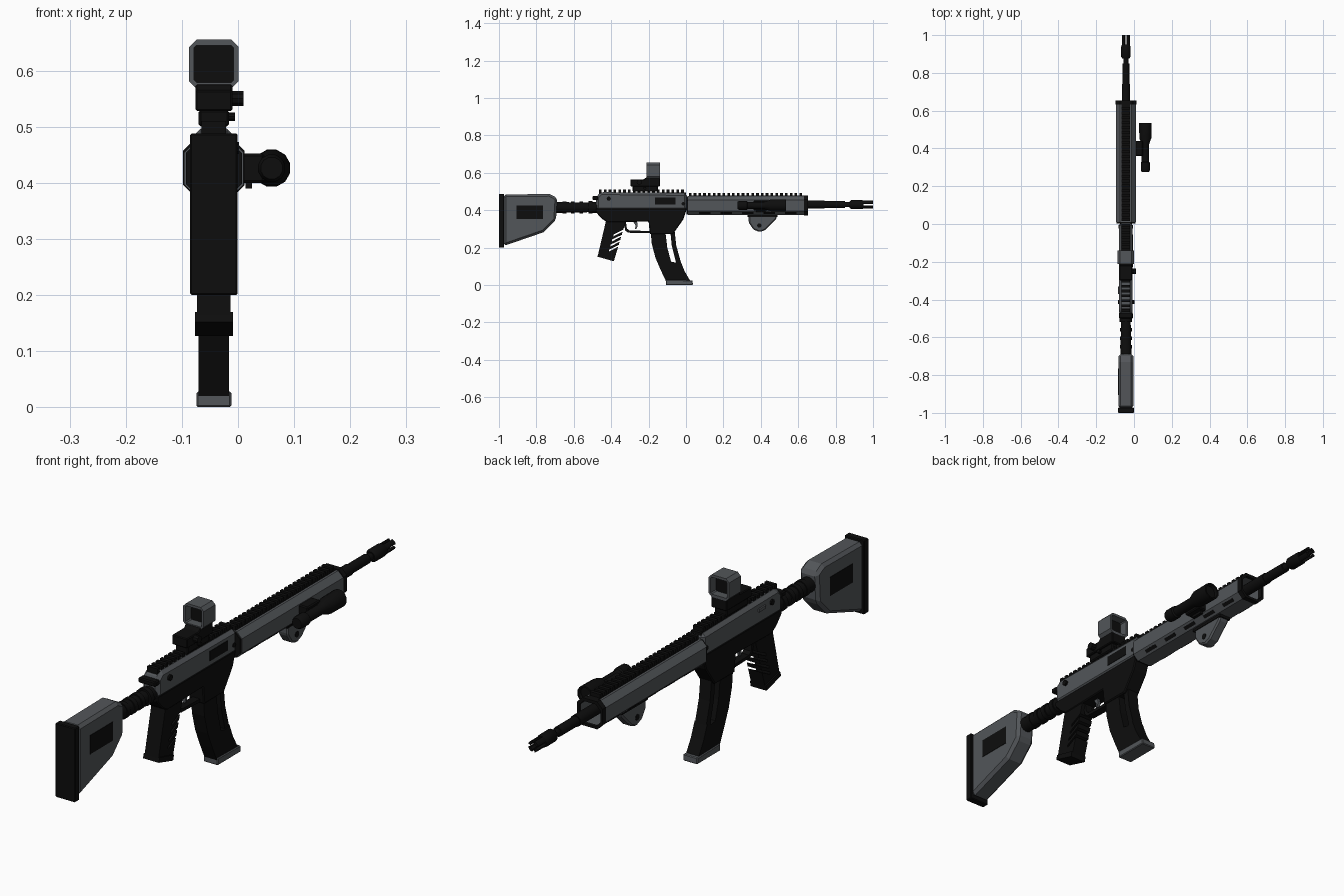
import bpy, bmesh, math
from mathutils import Matrix

if "Cube" in bpy.data.objects:
    bpy.data.objects.remove(bpy.data.objects["Cube"], do_unlink=True)

CX = -0.043   # centre line of the body
BZ = 0.43     # bore height


def material(name, rgb):
    m = bpy.data.materials.new(name)
    m.use_nodes = True
    m.diffuse_color = (*rgb, 1)
    m.node_tree.nodes["Principled BSDF"].inputs["Base Color"].default_value = (*rgb, 1)
    return m


BLACK = material("matte black", (0.004, 0.004, 0.004))
GREY = material("slate grey", (0.085, 0.092, 0.1))


def finish(name, bm, mat, bevel=0, smooth=False):
    bmesh.ops.recalc_face_normals(bm, faces=bm.faces)
    me = bpy.data.meshes.new(name)
    bm.to_mesh(me)
    bm.free()
    me.materials.append(mat)
    ob = bpy.data.objects.new(name, me)
    bpy.context.collection.objects.link(ob)
    if bevel:
        mod = ob.modifiers.new("chamfer", "BEVEL")
        mod.width, mod.segments, mod.limit_method = bevel, 1, "ANGLE"
    if smooth:
        bpy.ops.object.select_all(action="DESELECT")
        ob.select_set(True)
        bpy.context.view_layer.objects.active = ob
        bpy.ops.object.shade_smooth_by_angle(angle=math.radians(40))
    return ob


def loft(bm, loops, closed=False):
    """Bridge equal rings; cap the ends, or join last to first."""
    rings = [[bm.verts.new(p) for p in loop] for loop in loops]
    n = len(rings[0])
    pairs = list(zip(rings, rings[1:])) + ([(rings[-1], rings[0])] if closed else [])
    for a, b in pairs:
        for i in range(n):
            j = (i + 1) % n
            bm.faces.new((a[i], a[j], b[j], b[i]))
    if not closed:
        bm.faces.new(rings[0])
        bm.faces.new(rings[-1])


def side(name, pts, half, mat, bevel=0, x=0):
    """Extrude a (y, z) profile across x."""
    bm = bmesh.new()
    loft(bm, [[(CX + x + s * half, y, z) for y, z in pts] for s in (-1, 1)])
    return finish(name, bm, mat, bevel)


def box(name, y0, y1, z0, z1, half, mat, bevel=0, x=0):
    return side(name, [(y0, z0), (y1, z0), (y1, z1), (y0, z1)], half, mat, bevel, x)


def prism(name, pts, y0, y1, mat, inner=None):
    """Extrude an (x, z) section along y, hollow if an inner section is given."""
    bm = bmesh.new()
    ring = lambda p, y: [(CX + x, y, z) for x, z in p]
    if inner:
        loft(bm, [ring(pts, y0), ring(pts, y1), ring(inner, y1), ring(inner, y0)], True)
    else:
        loft(bm, [ring(pts, y0), ring(pts, y1)])
    return finish(name, bm, mat)


def lathe(name, prof, mat, x=0, z=BZ, n=16):
    """Turn (y, radius) pairs about an axis along y."""
    bm = bmesh.new()
    ang = [2 * math.pi * (i + 0.5) / n for i in range(n)]
    loft(bm, [[(CX + x + r * math.cos(a), y, z + r * math.sin(a)) for a in ang] for y, r in prof])
    return finish(name, bm, mat, smooth=True)


def pin(name, x0, x1, y, z, r, mat):
    bm = bmesh.new()
    m = Matrix.Translation((CX + (x0 + x1) / 2, y, z)) @ Matrix.Rotation(math.pi / 2, 4, "Y")
    bmesh.ops.create_cone(bm, cap_ends=True, segments=10, radius1=r, radius2=r, depth=abs(x1 - x0), matrix=m)
    return finish(name, bm, mat)


def octagon(w, z0, z1, cx, cz):
    right = [(w - cx, z0), (w, z0 + cz), (w, z1 - cz), (w - cx, z1)]
    return right + [(-x, z) for x, z in reversed(right)]


def rail(name, y0, y1, z0, z1, count):
    """Toothed rail drawn as one castellated profile."""
    pitch, mid = (y1 - y0) / count, z0 + (z1 - z0) * 0.4
    pts = [(y1, z0), (y0, z0)]
    for i in range(count):
        a = y0 + i * pitch
        b = a + pitch * 0.55
        pts += [(a, mid), (a, z1), (b, z1), (b, mid)]
    pts.append((y1, mid))
    return side(name, pts, 0.022, BLACK)


# Stock
box("butt_pad", -1, -0.972, 0.2, 0.488, 0.0425, BLACK, 0.003)
side("stock", [(-0.975, 0.209), (-0.76, 0.283), (-0.695, 0.348), (-0.688, 0.465),
               (-0.73, 0.487), (-0.975, 0.484)], 0.04, GREY, 0.012)
for s, label in ((1, "left"), (-1, "right")):
    box("stock_panel_" + label, -0.905, -0.765, 0.352, 0.425, 0.002, BLACK, x=s * 0.0395)

# Buffer tube with its collars
lathe("buffer_tube", [(-0.7, 0.03), (-0.52, 0.026), (-0.52, 0.034), (-0.5, 0.034),
                      (-0.5, 0.029), (-0.47, 0.029)], BLACK, z=0.415)
for i in range(3):
    y = -0.66 + i * 0.045
    lathe(f"tube_rib_{i}", [(y, 0.032), (y + 0.02, 0.032)], BLACK, z=0.415)

# Receivers
side("upper_receiver", [(-0.48, 0.4), (0.005, 0.4), (0.005, 0.492), (-0.455, 0.497), (-0.48, 0.475)],
     0.036, GREY, 0.013)
side("lower_receiver", [(-0.482, 0.41), (-0.482, 0.39), (-0.45, 0.355), (-0.42, 0.335), (-0.2, 0.34),
                        (-0.193, 0.272), (-0.07, 0.272), (-0.015, 0.35), (0.005, 0.41)], 0.033, BLACK, 0.004)
box("ejection_port", -0.165, -0.055, 0.43, 0.468, 0.002, BLACK, x=0.036)
box("charging_handle", -0.5, -0.47, 0.455, 0.475, 0.037, BLACK, 0.004)
pin("rear_knob", -0.042, 0.045, -0.413, 0.462, 0.011, BLACK)
pin("front_pin", -0.038, 0.038, -0.015, 0.435, 0.009, BLACK)
box("side_lever", -0.37, -0.33, 0.455, 0.467, 0.004, GREY, x=-0.038)
rail("receiver_rail", -0.465, 0.0, 0.485, 0.51, 18)

# Trigger group
side("trigger_guard", [(-0.335, 0.345), (-0.325, 0.292), (-0.31, 0.28), (-0.19, 0.277), (-0.19, 0.289),
                       (-0.303, 0.292), (-0.316, 0.302), (-0.322, 0.345)], 0.016, BLACK)
side("trigger", [(-0.285, 0.342), (-0.262, 0.342), (-0.258, 0.318), (-0.265, 0.3),
                 (-0.272, 0.3), (-0.27, 0.32)], 0.006, GREY)

# Grip with slots cut into its front edge
grip = [(-0.425, 0.355), (-0.472, 0.155), (-0.385, 0.13)]
front_y = lambda z: -0.385 + (z - 0.13) * 0.3
for i in range(4):
    z = 0.205 + i * 0.027
    grip += [(front_y(z), z), (front_y(z) - 0.05, z - 0.026),
             (front_y(z) - 0.05, z - 0.016), (front_y(z + 0.01), z + 0.01)]
grip.append((front_y(0.355), 0.355))
side("grip", grip, 0.03, BLACK)
side("grip_cap", [(-0.468, 0.17), (-0.474, 0.152), (-0.385, 0.127), (-0.38, 0.148)], 0.034, BLACK)

# Magazine with an open window behind its front strut
side("magazine_body", [(-0.19, 0.3), (-0.183, 0.22), (-0.163, 0.145), (-0.135, 0.08), (-0.107, 0.02),
                       (0.024, 0.02), (-0.008, 0.075), (-0.03, 0.13), (-0.055, 0.12), (-0.08, 0.125),
                       (-0.1, 0.2), (-0.112, 0.3)], 0.027, BLACK)
side("magazine_strut", [(-0.085, 0.3), (-0.076, 0.21), (-0.052, 0.115), (-0.028, 0.125),
                        (-0.052, 0.21), (-0.062, 0.3)], 0.024, BLACK)
side("magazine_base", [(-0.107, 0), (0.037, 0), (0.035, 0.025), (-0.107, 0.028)], 0.031, GREY, 0.003)

# Handguard, open at the muzzle end
guard = octagon(0.053, 0.375, 0.476, 0.022, 0.022)
hollow = octagon(0.046, 0.383, 0.468, 0.02, 0.02)
prism("handguard", guard, 0.01, 0.64, GREY, hollow)
prism("handguard_end_ring", octagon(0.055, 0.373, 0.48, 0.023, 0.023), 0.632, 0.653, BLACK, hollow)
prism("handguard_back_wall", octagon(0.05, 0.378, 0.473, 0.02, 0.02), 0.003, 0.02, BLACK)
rail("handguard_rail", 0.015, 0.632, 0.47, 0.493, 24)

# Slots on the lower slanted faces of the handguard
for s, label in ((1, "left"), (-1, "right")):
    for i in range(5):
        y = 0.07 + i * 0.115
        bm = bmesh.new()
        m = (Matrix.Translation((CX + s * 0.042, y + 0.03, 0.386)) @ Matrix.Rotation(-s * math.pi / 4, 4, "Y")
             @ Matrix.Diagonal((0.014, 0.06, 0.003, 1)))
        bmesh.ops.create_cube(bm, size=1, matrix=m)
        finish(f"handguard_slot_{label}_{i}", bm, BLACK)

# Barrel and pronged muzzle
lathe("barrel", [(0.01, 0.022), (0.74, 0.022), (0.74, 0.019), (0.85, 0.019), (0.85, 0.014), (0.885, 0.014)], BLACK)
lathe("muzzle_collar", [(0.875, 0.018), (0.885, 0.025), (0.94, 0.025), (0.95, 0.021)], BLACK)
for i in range(4):
    angs = [math.pi / 2 * i + math.radians(a) for a in (16, 35, 55, 74)]
    arc = [(0.022 * math.cos(a), BZ + 0.022 * math.sin(a)) for a in angs]
    arc += [(0.012 * math.cos(a), BZ + 0.012 * math.sin(a)) for a in reversed(angs)]
    prism(f"muzzle_prong_{i}", arc, 0.94, 1, BLACK)

# Optical sight
box("sight_clamp", -0.285, -0.15, 0.5, 0.53, 0.027, BLACK, 0.004)
side("sight_body", [(-0.298, 0.528), (-0.14, 0.528), (-0.14, 0.575), (-0.215, 0.575),
                    (-0.225, 0.565), (-0.298, 0.565)], 0.033, BLACK, 0.003)
prism("sight_hood", octagon(0.044, 0.568, 0.655, 0.013, 0.013), -0.212, -0.14, GREY,
      octagon(0.035, 0.579, 0.645, 0.004, 0.004))
box("sight_lens", -0.178, -0.172, 0.577, 0.647, 0.036, BLACK)
pin("sight_knob", 0.03, 0.053, -0.25, 0.55, 0.014, BLACK)
pin("clamp_screw", 0.02, 0.038, -0.22, 0.518, 0.008, BLACK)

# Triangular fore grip with a round dark inlay
side("fore_grip", [(0.335, 0.38), (0.335, 0.335), (0.36, 0.297), (0.395, 0.283),
                   (0.425, 0.295), (0.485, 0.355), (0.485, 0.38)], 0.022, GREY, 0.006)
pin("fore_grip_inlay", -0.0235, 0.0235, 0.392, 0.318, 0.012, BLACK)
box("fore_grip_mount", 0.33, 0.49, 0.364, 0.38, 0.025, BLACK)

# Side light and its mount
LX, LZ = 0.103, 0.426
lathe("light_body", [(0.275, 0.02), (0.285, 0.025), (0.325, 0.025), (0.33, 0.02), (0.42, 0.02), (0.455, 0.033),
                     (0.535, 0.034), (0.535, 0.028), (0.522, 0.026)], BLACK, x=LX, z=LZ, n=12)
box("light_mount", 0.36, 0.44, 0.4, 0.452, 0.02, BLACK, 0.004, x=0.07)
box("light_clamp", 0.375, 0.425, 0.39, 0.405, 0.006, BLACK, x=0.062)
